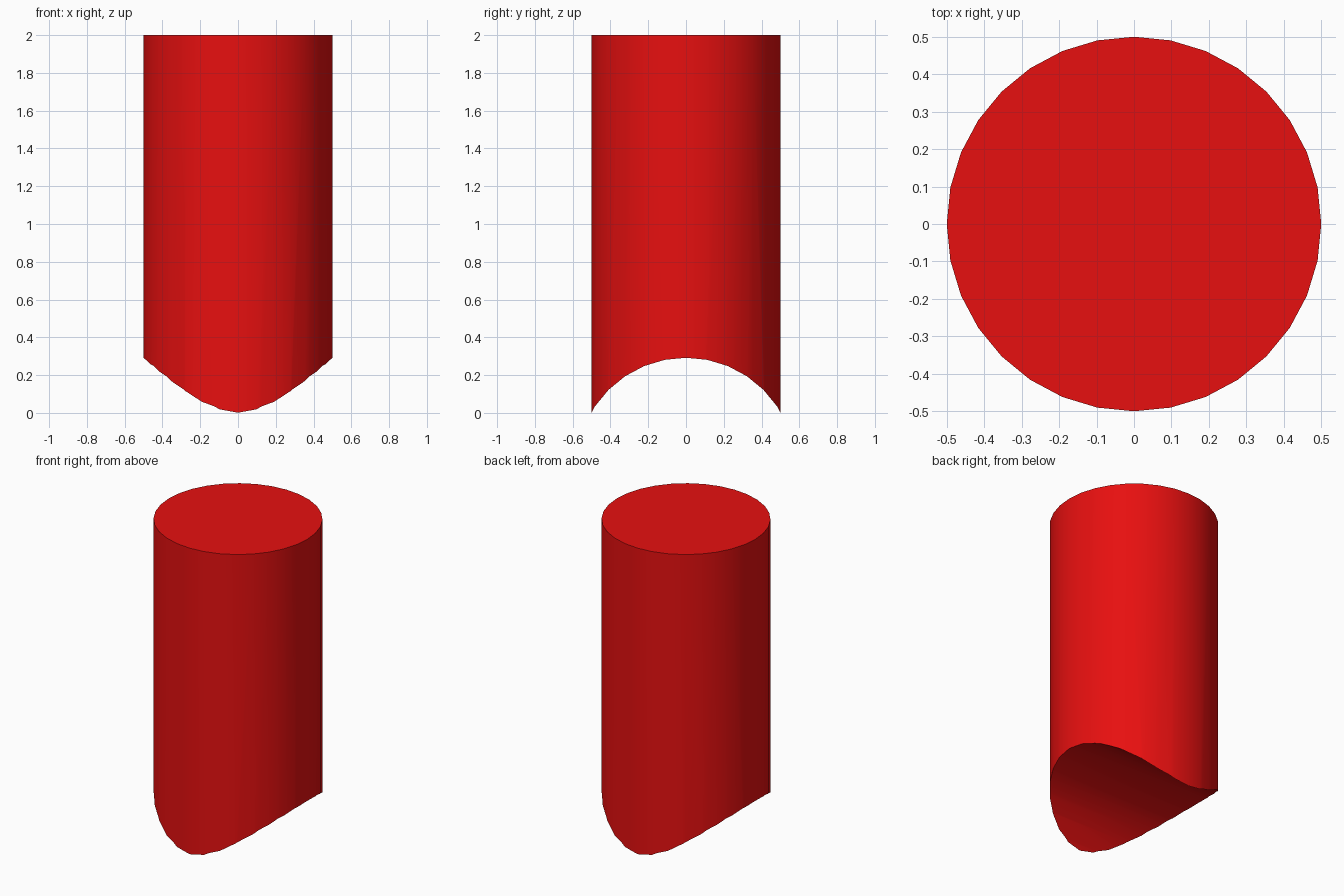
import bpy
import math

if "Cube" in bpy.data.objects:
    bpy.data.objects.remove(bpy.data.objects["Cube"])

# Red paint
red = bpy.data.materials.new("red")
red.diffuse_color = (0.8, 0.005, 0.005, 1)
red.use_nodes = True
red.node_tree.nodes["Principled BSDF"].inputs["Base Color"].default_value = red.diffuse_color

# Upright tube body
bpy.ops.mesh.primitive_cylinder_add(vertices=32, radius=0.5, depth=2, location=(0, 0, 1))
post = bpy.context.object
post.name = "coped_post"
# start below the ground so the saddle cut alone defines the tips
for v in post.data.vertices:
    if v.co.z < 0:
        v.co.z -= 0.1
post.data.materials.append(red)

# Horizontal cylinder that carves the saddle, axis along x
bpy.ops.mesh.primitive_cylinder_add(vertices=32, radius=0.58, depth=3,
                                    location=(0, 0, -0.288),
                                    rotation=(0, math.pi / 2, 0))
cutter = bpy.context.object
cutter.name = "saddle_cutter"
cutter.data.materials.append(red)

# Saddle cut at the foot
cut = post.modifiers.new("saddle_cut", 'BOOLEAN')
cut.operation = 'DIFFERENCE'
cut.solver = 'EXACT'
cut.object = cutter
bpy.ops.object.select_all(action='DESELECT')
post.select_set(True)
bpy.context.view_layer.objects.active = post
bpy.ops.object.modifier_apply(modifier=cut.name)
bpy.data.objects.remove(cutter)

# Smooth wall, crisp rim and saddle edge
bpy.ops.object.shade_smooth_by_angle(angle=math.radians(30))
